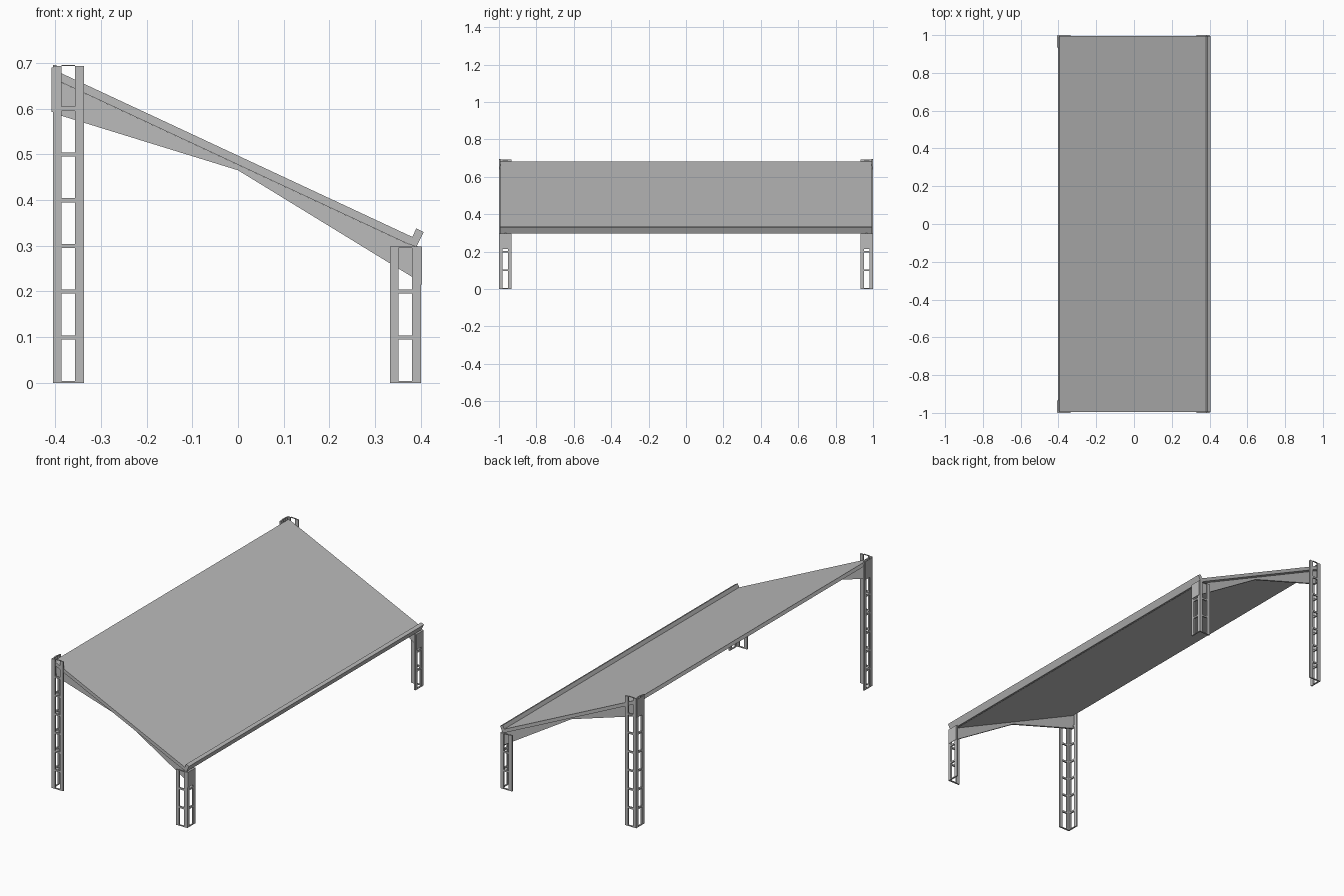
import bpy
import bmesh
import math
from mathutils import Matrix, Vector

cube = bpy.data.objects.get("Cube")
if cube:
    bpy.data.objects.remove(cube, do_unlink=True)

grey = bpy.data.materials.new("steel grey")
grey.use_nodes = True
colour = (0.5, 0.5, 0.5, 1)
grey.diffuse_color = colour
grey.node_tree.nodes["Principled BSDF"].inputs["Base Color"].default_value = colour

SLOPE = math.radians(25)
T = 0.008          # plate thickness of the posts
W = 0.068          # width of each post flange
STRIP = 0.019      # width of the upright strips


def roof_z(x):
    """Height of the upper roof surface."""
    return 0.497 - math.tan(SLOPE) * x


def add_box(bm, lo, hi):
    lo, hi = Vector(lo), Vector(hi)
    m = Matrix.Translation((lo + hi) / 2) @ Matrix.Diagonal((*(hi - lo), 1))
    bmesh.ops.create_cube(bm, size=1, matrix=m)


def finish(bm, name):
    bmesh.ops.recalc_face_normals(bm, faces=bm.faces)
    mesh = bpy.data.meshes.new(name)
    bm.to_mesh(mesh)
    bm.free()
    mesh.materials.append(grey)
    ob = bpy.data.objects.new(name, mesh)
    bpy.context.scene.collection.objects.link(ob)
    return ob


def extrude_profile(name, points, y0, y1):
    """Extrude an outline in the xz plane along y."""
    bm = bmesh.new()
    face = bm.faces.new([bm.verts.new((x, y0, z)) for x, z in points])
    new = bmesh.ops.extrude_face_region(bm, geom=[face])["geom"]
    verts = [v for v in new if isinstance(v, bmesh.types.BMVert)]
    bmesh.ops.translate(bm, verts=verts, vec=(0, y1 - y0, 0))
    return finish(bm, name)


def post(name, corner_x, sx, sy, height):
    """Angle-section post with ladder openings in both flanges."""
    bm = bmesh.new()

    def span(a, b, c, d, z0, z1):
        # a..b along x and c..d along y, measured inward from the corner
        xs = sorted((corner_x - sx * a, corner_x - sx * b))
        ys = sorted((sy * (1 - c), sy * (1 - d)))
        add_box(bm, (xs[0], ys[0], z0), (xs[1], ys[1], z1))

    # Corner angle and the two free edge strips
    span(0, STRIP, 0, T, 0, height)
    span(0, T, T, STRIP, 0, height)
    span(W - STRIP, W, 0, T, 0, height)
    span(0, T, W - STRIP, W, 0, height)
    # Rungs
    for i in range(round(height * 10) + 1):
        z0 = max(0, i * 0.1 - 0.005)
        z1 = min(height, i * 0.1 + 0.004)
        span(STRIP, W - STRIP, 0, T, z0, z1)
        span(0, T, STRIP, W - STRIP, z0, z1)
    return finish(bm, name)


# Sloping roof slab, cut square at both ends
dx, dz = 0.02 * math.sin(SLOPE) * 0.9, 0.02 * math.cos(SLOPE) * 0.9
a, b = (-0.395, roof_z(-0.395)), (0.382, roof_z(0.382))
extrude_profile("roof", [a, b, (b[0] - dx, b[1] - dz), (a[0] - dx, a[1] - dz)],
                -0.995, 0.995)

# Upstand along the low eave
extrude_profile("eave_upstand",
                [(0.374, 0.304), (0.390, 0.338), (0.406, 0.330), (0.390, 0.297)],
                -0.995, 0.995)

for sy, end in ((-1, "front"), (1, "back")):
    post(end + "_tall_post", -0.405, -1, sy, 0.693)
    post(end + "_short_post", 0.400, 1, sy, 0.298)

    # Tapered rafter web under the roof
    web = [(-0.405, roof_z(-0.405) - 0.02), (0.370, roof_z(0.370) - 0.02),
           (0.400, 0.297), (0.400, 0.220), (0.0, 0.465), (-0.405, 0.590)]
    extrude_profile(end + "_rafter", web, sy * 0.960, sy * 0.970)

    # Fixing plates on the outer faces of the posts
    for name, x0, x1, z0, z1 in (("high", -0.408, -0.405, 0.592, 0.690),
                                 ("low", 0.400, 0.402, 0.215, 0.298)):
        bm = bmesh.new()
        ys = sorted((sy * 0.936, sy * 0.997))
        add_box(bm, (x0, ys[0], z0), (x1, ys[1], z1))
        finish(bm, f"{end}_{name}_fixing_plate")
